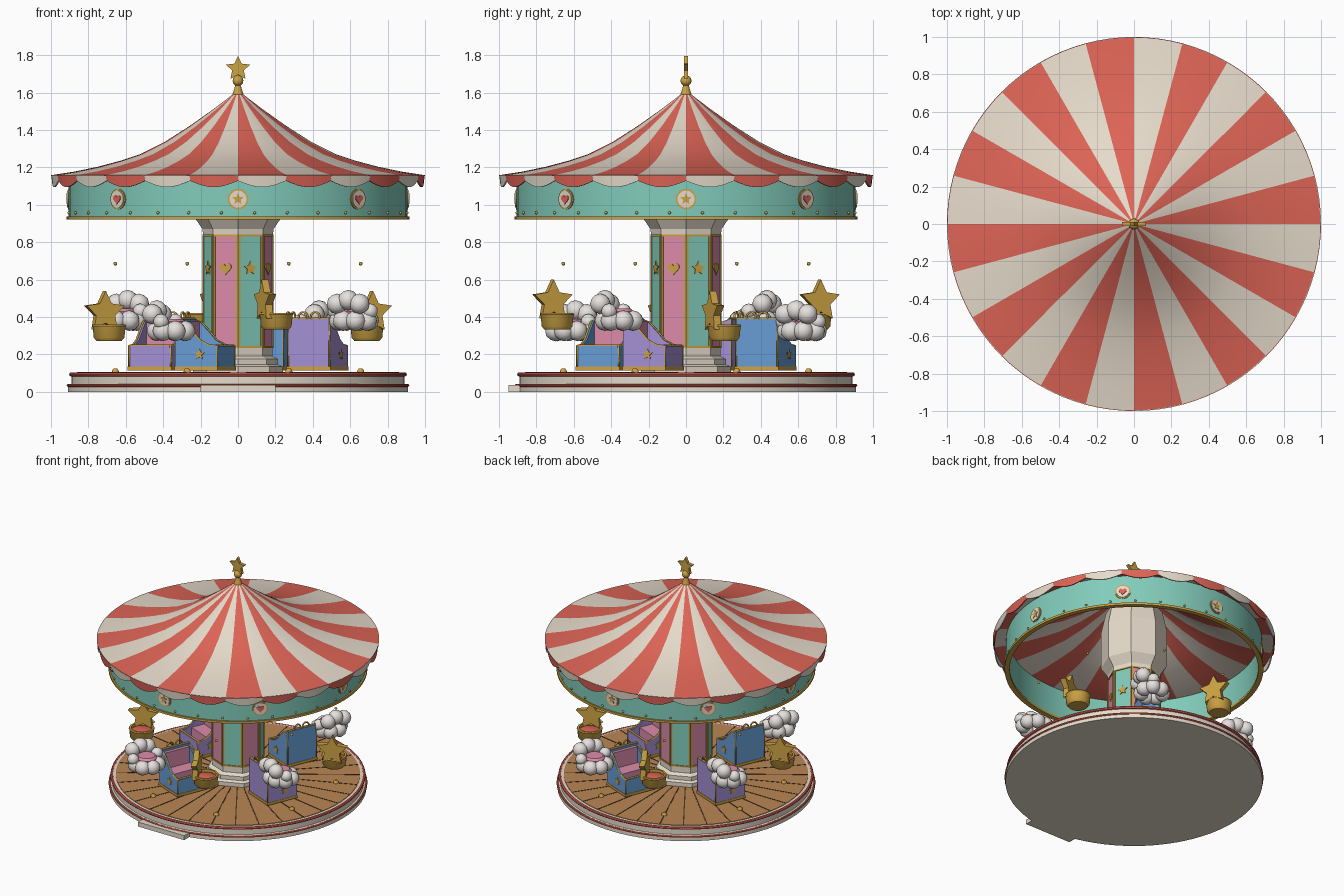
import bpy, bmesh, math
from mathutils import Matrix, Vector

if "Cube" in bpy.data.objects:
    bpy.data.objects.remove(bpy.data.objects["Cube"])

PI, TAU = math.pi, math.tau
T = Matrix.Translation
def RZ(deg): return Matrix.Rotation(math.radians(deg), 4, 'Z')
FX = Matrix(((0, 0, 1, 0), (1, 0, 0, 0), (0, 1, 0, 0), (0, 0, 0, 1)))  # flat shape faces +x
SIDE = Matrix.Rotation(PI / 2, 4, 'X')                                # flat shape faces -y
I = Matrix.Identity(4)

def material(name, rgb):
    m = bpy.data.materials.new(name)
    lin = [((c / 255 + 0.055) / 1.055) ** 2.4 for c in rgb]
    m.diffuse_color = (*lin, 1)
    m.use_nodes = True
    m.node_tree.nodes["Principled BSDF"].inputs["Base Color"].default_value = m.diffuse_color
    return m

CREAM = material("cream", (230, 219, 203))
RED = material("coral_red", (222, 100, 86))
TEAL = material("teal", (130, 204, 187))
GOLD = material("gold", (205, 163, 68))
PINK = material("pink", (220, 140, 170))
WOOD = material("wood", (186, 135, 86))
DARK = material("dark_wood", (84, 58, 42))
BLUE = material("blue", (104, 158, 214))
PURPLE = material("purple", (165, 145, 214))
WHITE = material("cloud_white", (230, 225, 222))

def add(name, verts, faces, mats, idx=None, M=I, smooth=None):
    me = bpy.data.meshes.new(name)
    me.from_pydata([M @ Vector(v) for v in verts], [], faces)
    for m in (mats if isinstance(mats, (list, tuple)) else [mats]):
        me.materials.append(m)
    if idx:
        me.polygons.foreach_set("material_index", idx)
    bm = bmesh.new()
    bm.from_mesh(me)
    bmesh.ops.recalc_face_normals(bm, faces=bm.faces)
    bm.to_mesh(me)
    bm.free()
    if smooth:
        me.shade_smooth()
        me.set_sharp_from_angle(angle=math.radians(smooth))
    ob = bpy.data.objects.new(name, me)
    bpy.context.collection.objects.link(ob)
    return ob

def lathe(name, prof, mats, n=96, rule=None, M=I, closed=False, smooth=35):
    """Spin (radius, z) points; caps the ends unless the profile is closed."""
    verts = [(r * math.cos(TAU * i / n), r * math.sin(TAU * i / n), z) for r, z in prof for i in range(n)]
    k, faces, idx = len(prof), [], []
    for j in range(k if closed else k - 1):
        for i in range(n):
            a, b, j2 = i, (i + 1) % n, (j + 1) % k
            faces.append((j * n + a, j * n + b, j2 * n + b, j2 * n + a))
            idx.append(rule(j, i) if rule else 0)
    if not closed:
        faces += [tuple(range(n)), tuple(range((k - 1) * n, k * n))]
        idx += [0, 0]
    return add(name, verts, faces, mats, idx, M, smooth)

def prism(name, pts, t, mat, M=I):
    n = len(pts)
    verts = [(x, y, s * t / 2) for s in (-1, 1) for x, y in pts]
    faces = [tuple(range(n)), tuple(range(n, 2 * n))]
    faces += [(i, (i + 1) % n, n + (i + 1) % n, n + i) for i in range(n)]
    return add(name, verts, faces, mat, M=M)

def box(name, lo, hi, mat, M=I):
    pts = [(lo[0], lo[1]), (hi[0], lo[1]), (hi[0], hi[1]), (lo[0], hi[1])]
    return prism(name, pts, hi[2] - lo[2], mat, M @ T((0, 0, (lo[2] + hi[2]) / 2)))

def balls(name, items, mat, M=I, sub=2):
    bm = bmesh.new()
    for x, y, z, r in items:
        bmesh.ops.create_icosphere(bm, subdivisions=sub, radius=r, matrix=M @ T((x, y, z)))
    me = bpy.data.meshes.new(name)
    bm.to_mesh(me)
    bm.free()
    me.materials.append(mat)
    me.shade_smooth()
    bpy.context.collection.objects.link(bpy.data.objects.new(name, me))

def tube(name, pts, r, mat, M=I, cyclic=False):
    cu = bpy.data.curves.new(name, 'CURVE')
    cu.dimensions, cu.bevel_depth, cu.bevel_resolution = '3D', r, 1
    sp = cu.splines.new('POLY')
    sp.points.add(len(pts) - 1)
    for p, c in zip(sp.points, pts):
        p.co = (*(M @ Vector(c)), 1)
    sp.use_cyclic_u = cyclic
    tmp = bpy.data.objects.new(name + "_path", cu)
    me = bpy.data.meshes.new_from_object(tmp)
    bpy.data.objects.remove(tmp)
    me.materials.clear()
    me.materials.append(mat)
    bpy.context.collection.objects.link(bpy.data.objects.new(name, me))

def circle(r, n=24):
    return [(r * math.cos(TAU * i / n), r * math.sin(TAU * i / n)) for i in range(n)]
def star(R, q=0.48):
    return [((R if i % 2 == 0 else R * q) * math.cos(PI / 2 + i * PI / 5),
             (R if i % 2 == 0 else R * q) * math.sin(PI / 2 + i * PI / 5)) for i in range(10)]
def heart(s, n=24):
    return [(s * math.sin(t) ** 3, s * (13 * math.cos(t) - 5 * math.cos(2 * t) - 2 * math.cos(3 * t) - math.cos(4 * t)) / 16)
            for t in (TAU * i / n for i in range(n))]
def ring(name, R, z, r, mat):
    lathe(name, [(R + r * math.cos(a), z + r * math.sin(a)) for a in (TAU * i / 8 for i in range(8))], mat, closed=True)

# Platform, floor boards and step
lathe("platform", [(0.91, 0), (0.91, 0.036), (0.89, 0.042), (0.89, 0.1), (0.86, 0.1)], CREAM)
ring("lower_red_rim", 0.908, 0.034, 0.008, RED)
ring("upper_red_rim", 0.892, 0.093, 0.011, RED)
lathe("floor", [(0.865, 0.09), (0.865, 0.104)], WOOD)
for i in range(32):
    box("board_gap", (0.24, -0.004, 0.103), (0.862, 0.004, 0.106), DARK, RZ(i * 11.25))
box("step", (-0.2, -0.95, 0), (0.2, -0.86, 0.035), CREAM)

# Eight-sided centre column with framed panels
lathe("column_foot", [(0.24, 0.1), (0.24, 0.135), (0.215, 0.145), (0.215, 0.175), (0.185, 0.19), (0.185, 0.24)], CREAM, n=8, smooth=None)
lathe("column", [(0.185, 0.23), (0.185, 0.84)], [TEAL, PINK], n=8, rule=lambda j, i: i % 2, smooth=None)
lathe("column_head", [(0.187, 0.84), (0.19, 0.87), (0.235, 0.935), (0.235, 1.22), (0.2, 1.38)], CREAM, n=8, smooth=None)
ap = 0.185 * math.cos(PI / 8)
for k in range(8):
    F = RZ(22.5 + 45 * k)
    for s in (-1, 1):
        box("panel_side_trim", (ap, s * 0.064 - 0.005, 0.235), (ap + 0.006, s * 0.064 + 0.005, 0.84), GOLD, F)
    for z in (0.235, 0.83):
        box("panel_end_trim", (ap, -0.064, z), (ap + 0.006, 0.064, z + 0.01), GOLD, F)
    prism("panel_emblem", heart(0.034) if k % 2 else star(0.038), 0.008, GOLD, F @ T((ap + 0.002, 0, 0.66)) @ FX)

# Canopy drum with trims, bulbs and medallions
lathe("canopy_drum", [(0.905, 0.93), (0.905, 1.165), (0.885, 1.165), (0.885, 0.93)], TEAL, closed=True)
lathe("drum_gold_trim", [(0.88, 0.92), (0.916, 0.92), (0.916, 0.937), (0.88, 0.937)], GOLD, closed=True)
balls("drum_bulbs", [(0.908 * math.cos(a), 0.908 * math.sin(a), 0.957, 0.009)
                     for a in (TAU * (i + 0.5) / 32 for i in range(32))], GOLD, sub=1)
for k in range(8):
    F = RZ(-90 + 45 * k)
    def plate(name, pts, x, mat):
        prism(name, pts, 0.008, mat, F @ T((x, 0, 1.03)) @ FX)
    plate("medallion_rim", circle(0.055), 0.906, GOLD)
    plate("medallion_face", circle(0.046), 0.910, CREAM)
    plate("medallion_emblem", heart(0.028) if k % 2 else star(0.032), 0.914, RED if k % 2 else GOLD)

# Striped tent roof
outer = [(1.0, 1.158), (0.87, 1.178), (0.75, 1.203), (0.63, 1.235), (0.525, 1.27), (0.39, 1.337),
         (0.257, 1.422), (0.13, 1.512), (0.025, 1.592)]
inner = [(max(r - 0.006, 0.012), z - 0.012) for r, z in reversed(outer)]
lathe("striped_roof", outer + inner, [RED, CREAM], rule=lambda j, i: (i // 4) % 2, closed=True, smooth=40)

# Scalloped valance, colours swapped against the roof stripes
n, verts, faces, idx = 192, [], [], []
for i in range(n):
    a, low = TAU * i / n, 1.128 - 0.034 * math.sin(PI * (i % 8) / 8)
    for r, z in ((0.999, 1.16), (0.994, low), (0.986, low), (0.988, 1.155)):
        verts.append((r * math.cos(a), r * math.sin(a), z))
    b = (i + 1) % n
    for j in range(4):
        faces.append((i * 4 + j, b * 4 + j, b * 4 + (j + 1) % 4, i * 4 + (j + 1) % 4))
        idx.append((i // 8) % 2)
add("scalloped_valance", verts, faces, [CREAM, RED], idx, smooth=40)

# Finial
lathe("finial_base", [(0.034, 1.575), (0.026, 1.6), (0.014, 1.64)], GOLD, n=16)
balls("finial_ball", [(0, 0, 1.663, 0.03)], GOLD)
prism("finial_star", star(0.068), 0.024, GOLD, T((0, 0, 1.728)) @ SIDE)

# Seat frames: local +x is the travel direction, +y points inward
def mount(a, r, dz=0): return RZ(a) @ T((r, 0, dz)) @ RZ(90)

def star_seat(M):
    prism("star_back", star(0.115, 0.5), 0.04, GOLD, M @ T((-0.14, 0, 0.425)) @ FX)
    lathe("star_tub", [(0.068, 0.272), (0.083, 0.29), (0.088, 0.345), (0.092, 0.352), (0.088, 0.36),
                       (0.074, 0.36), (0.072, 0.32)], GOLD, n=24, M=M @ T((-0.075, 0, 0)))
    lathe("star_cushion", [(0.073, 0.32), (0.073, 0.338), (0.06, 0.347)], RED, n=24, M=M @ T((-0.075, 0, 0)))

def cloud_seat(M):
    L = M @ T((-0.09, 0, 0))
    puffs = [(0.078 * math.cos(a), 0.082 * math.sin(a), 0.325, 0.055) for a in (TAU * i / 7 for i in range(7))]
    puffs += [(-0.085, y, 0.415 + (0.02 if y == 0 else 0), 0.055) for y in (-0.065, 0, 0.065)]
    puffs += [(-0.02, s * 0.1, 0.375, 0.042) for s in (-1, 1)]
    balls("cloud_seat", puffs, WHITE, L)
    lathe("cloud_cushion", [(0.07, 0.345), (0.075, 0.375), (0.06, 0.39)], PINK, n=20, M=L)

# Low carriage with sloping sides
slope = [(0.12, 0.245), (0.07, 0.25), (0.02, 0.275), (-0.03, 0.33), (-0.07, 0.37), (-0.12, 0.39)]
def carriage(M, mat):
    for s in (-1, 1):
        prism("carriage_side", [(-0.12, 0.13), (0.12, 0.13)] + slope, 0.02, mat, M @ T((0, s * 0.115, 0)) @ SIDE)
        tube("carriage_side_trim", [(0.12, s * 0.12, 0.135)] + [(x, s * 0.12, z) for x, z in slope]
             + [(-0.12, s * 0.12, 0.135)], 0.006, GOLD, M, True)
        prism("carriage_star", star(0.03), 0.008, GOLD, M @ T((0.02, s * 0.126, 0.2)) @ SIDE)
        tube("carriage_scroll", [(-0.115, s * 0.035 + y, 0.4 + z) for y, z in circle(0.026, 14)], 0.006, GOLD, M, True)
    box("carriage_back", (-0.122, -0.12, 0.13), (-0.1, 0.12, 0.39), mat, M)
    box("carriage_front", (0.1, -0.12, 0.13), (0.122, 0.12, 0.245), mat, M)
    box("carriage_base", (-0.125, -0.128, 0.115), (0.125, 0.128, 0.135), GOLD, M)
    box("carriage_seat", (-0.1, -0.105, 0.135), (0.03, 0.105, 0.25), PINK, M)
    box("carriage_backrest", (-0.1, -0.1, 0.25), (-0.075, 0.1, 0.375), PINK, M)
    for x, z in ((-0.112, 0.392), (0.112, 0.247)):
        tube("carriage_edge_trim", [(x, -0.12, z), (x, 0.12, z)], 0.007, GOLD, M)

for k in range(4):
    star_seat(mount(-67.5 + 90 * k, 0.715, 0.06 if k % 2 == 0 else 0))
    cloud_seat(mount(-112.5 + 90 * k, 0.71, 0.055 if k % 2 else 0))
    carriage(mount(-112.5 + 90 * k, 0.46), PURPLE if k % 2 else BLUE)

# Small gold knobs above each outer seat, and their floor caps
for k in range(8):
    M = mount(22.5 + 45 * k, 0.71)
    balls("gold_knob", [(0, 0, 0.685, 0.01)], GOLD, M)
    lathe("floor_cap", [(0.02, 0.1), (0.018, 0.115), (0.009, 0.125)], GOLD, n=12, M=M)
